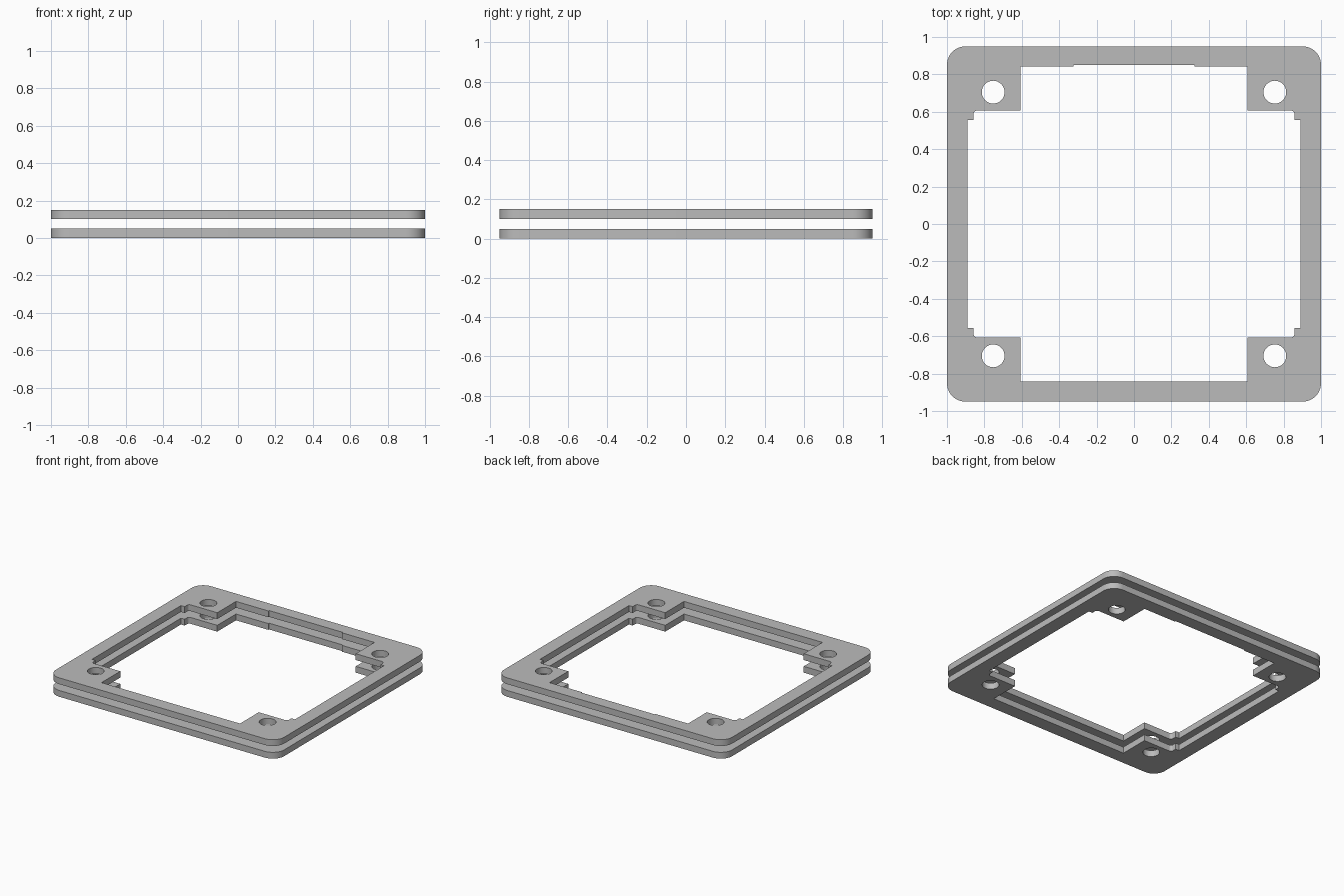
import bpy, bmesh, math

if "Cube" in bpy.data.objects:
    bpy.data.objects.remove(bpy.data.objects["Cube"])

THICK = 0.05

grey = bpy.data.materials.new("plain grey")
grey.diffuse_color = (0.5, 0.5, 0.5, 1)
grey.use_nodes = True
grey.node_tree.nodes["Principled BSDF"].inputs["Base Color"].default_value = grey.diffuse_color


def arc(cx, cy, r, start, sweep, steps):
    """Points along a circular arc, angles in degrees."""
    return [(cx + r * math.cos(math.radians(start + sweep * i / steps)),
             cy + r * math.sin(math.radians(start + sweep * i / steps)))
            for i in range(steps + 1)]


def rounded_outline(hx, hy, r):
    pts = []
    for k, (sx, sy) in enumerate([(1, 1), (-1, 1), (-1, -1), (1, -1)]):
        pts += arc(sx * (hx - r), sy * (hy - r), r, 90 * k, 90, 12)
    return pts


def opening_outline():
    # one quarter of the opening: side rail, small step, filleted pocket, corner pad
    quarter = [(0.89, 0.557), (0.858, 0.557)]
    quarter += arc(0.838, 0.587, 0.02, 0, 90, 5)
    quarter += [(0.607, 0.607), (0.607, 0.842)]
    mirror = lambda sx, sy: [(sx * x, sy * y) for x, y in quarter]
    # shallow recess in the middle of the back rail
    recess = [(0.323, 0.842), (0.323, 0.851), (-0.323, 0.851), (-0.323, 0.842)]
    return (quarter + recess + mirror(-1, 1)[::-1]
            + mirror(-1, -1) + mirror(1, -1)[::-1])


def plate(name, z):
    curve = bpy.data.curves.new(name + "_profile", 'CURVE')
    curve.dimensions = '2D'
    curve.fill_mode = 'BOTH'
    curve.extrude = THICK / 2
    loops = [rounded_outline(1.0, 0.95, 0.1), opening_outline()]
    # screw holes in the four corner pads
    loops += [arc(sx * 0.753, sy * 0.705, 0.061, 0, 360, 32)[:-1]
              for sx in (1, -1) for sy in (1, -1)]
    for pts in loops:
        spline = curve.splines.new('POLY')
        spline.points.add(len(pts) - 1)
        for p, (x, y) in zip(spline.points, pts):
            p.co = (x, y, 0, 1)
        spline.use_cyclic_u = True
    helper = bpy.data.objects.new(name + "_helper", curve)
    bpy.context.collection.objects.link(helper)
    bpy.context.view_layer.update()
    dg = bpy.context.evaluated_depsgraph_get()
    mesh = bpy.data.meshes.new_from_object(helper.evaluated_get(dg))
    bpy.data.objects.remove(helper)

    # weld caps to walls
    bm = bmesh.new()
    bm.from_mesh(mesh)
    bmesh.ops.remove_doubles(bm, verts=bm.verts, dist=0.0005)
    bmesh.ops.recalc_face_normals(bm, faces=bm.faces)
    bmesh.ops.translate(bm, verts=bm.verts, vec=(0, 0, z + THICK / 2))
    bm.to_mesh(mesh)
    bm.free()
    mesh.materials.clear()
    mesh.materials.append(grey)

    obj = bpy.data.objects.new(name, mesh)
    bpy.context.collection.objects.link(obj)
    bpy.ops.object.select_all(action='DESELECT')
    obj.select_set(True)
    bpy.context.view_layer.objects.active = obj
    bpy.ops.object.shade_smooth_by_angle(angle=math.radians(30))


plate("lower_frame", 0.0)
plate("upper_frame", 0.10)
